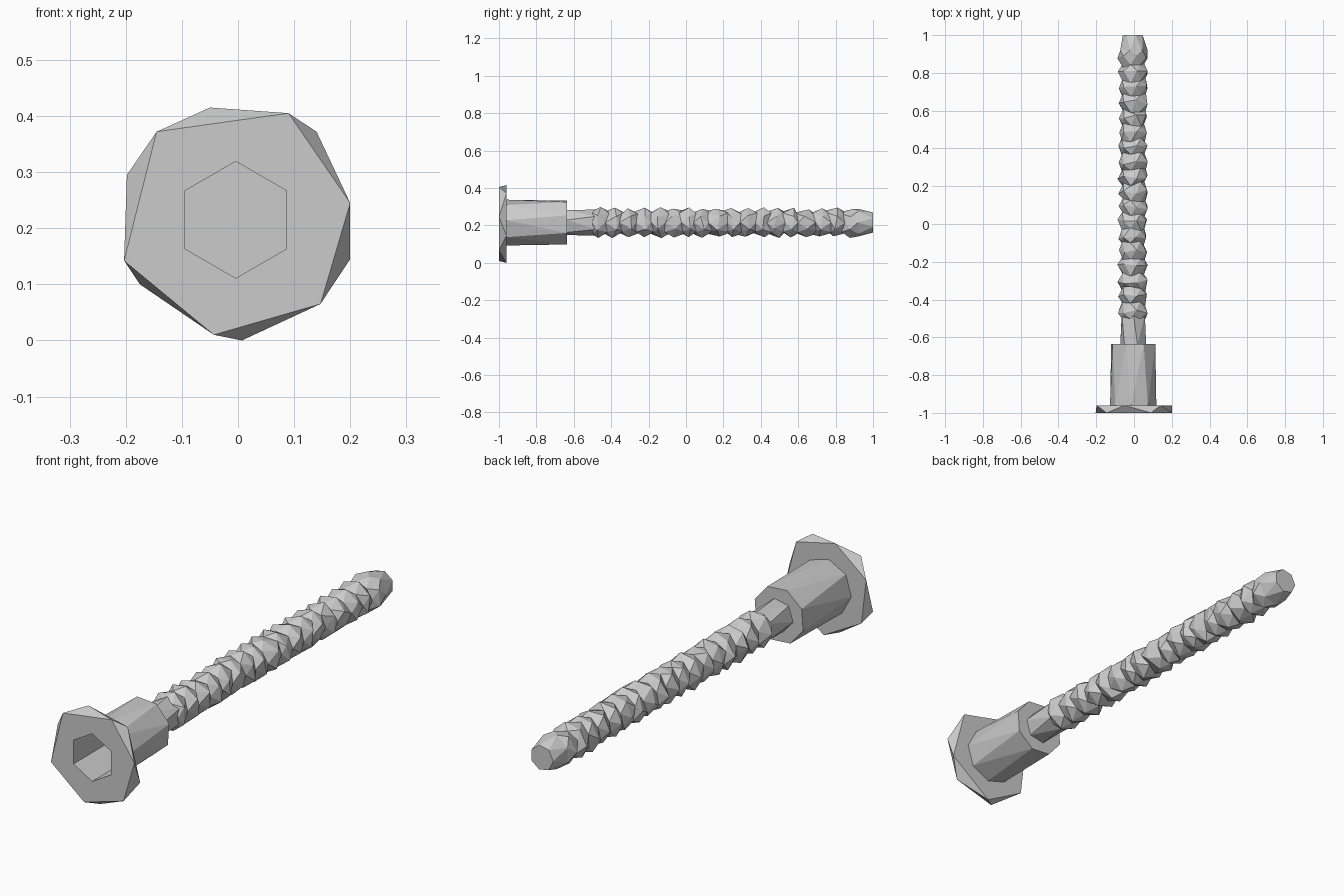
import bpy, bmesh, math, random

if "Cube" in bpy.data.objects:
    bpy.data.objects.remove(bpy.data.objects["Cube"])

random.seed(4)
CX, CZ = -0.004, 0.215


def loft(name, rings, cap_start=True, cap_end=True):
    """Skin equal-sized rings with staggered triangles."""
    bm = bmesh.new()
    rows = [[bm.verts.new(p) for p in ring] for ring in rings]
    n = len(rows[0])
    for a, b in zip(rows, rows[1:]):
        for i in range(n):
            j = (i + 1) % n
            bm.faces.new((a[i], a[j], b[i]))
            bm.faces.new((a[j], b[j], b[i]))
    if cap_start:
        bm.faces.new(rows[0])
    if cap_end:
        bm.faces.new(rows[-1])
    bmesh.ops.recalc_face_normals(bm, faces=bm.faces[:])
    bmesh.ops.dissolve_limit(bm, angle_limit=0.005, verts=bm.verts[:], edges=bm.edges[:])
    me = bpy.data.meshes.new(name)
    bm.to_mesh(me)
    bm.free()
    ob = bpy.data.objects.new(name, me)
    bpy.context.collection.objects.link(ob)
    return ob


def ring(y, r, n, phase=0.0, jr=0.0, jy=0.0):
    """Regular ring around the bolt axis, with optional jitter."""
    pts = []
    for i in range(n):
        a = phase + math.tau * i / n + random.uniform(-1, 1) * jr * 4
        rr = r + random.uniform(-1, 1) * jr
        pts.append((CX + rr * math.cos(a), y + random.uniform(-1, 1) * jy,
                    CZ + rr * math.sin(a)))
    return pts


# Head: hexagonal socket opening into a skewed low-poly flange
front = [(.2, .245), (.09, .405), (-.145, .372), (-.203, .142), (-.043, .01), (.147, .065)]
back = [(.14, .372), (-.05, .415), (-.198, .295), (-.175, .1), (.007, 0), (.2, .145)]
hexa = math.radians(30)
loft("flange_with_socket", [
    ring(-0.70, 0.104, 6, hexa),
    ring(-1.0, 0.104, 6, hexa),
    [(x, -1.0, z) for x, z in front],
    [(x, -0.96, z) for x, z in back],
    ring(-0.96, 0.107, 6, hexa),
], cap_end=False)

# Collar: slightly twisted eight-sided sleeve behind the flange
loft("collar", [ring(-0.96, 0.123, 8, 0.1), ring(-0.635, 0.123, 8, 0.32)], cap_start=False)

# Neck: plain stub between the collar and the thread
loft("neck", [ring(-0.64, 0.07, 6, 0.2), ring(-0.48, 0.07, 6, 0.5)])

# Thread: staggered crests and roots, roughened, ending in a blunt tip
N, STEPS = 7, 36
rings = [ring(-0.50, 0.066, N)]
for k in range(1, STEPS):
    y = -0.50 + 1.42 * k / STEPS
    r = 0.079 if k % 2 else 0.062
    rings.append(ring(y, r, N, math.pi / N * k, jr=0.006, jy=0.014))
rings.append(ring(0.92, 0.076, N, math.pi / N * STEPS))
rings.append(ring(1.0, 0.055, N, math.pi / N * (STEPS + 1)))
loft("threaded_shank", rings)
